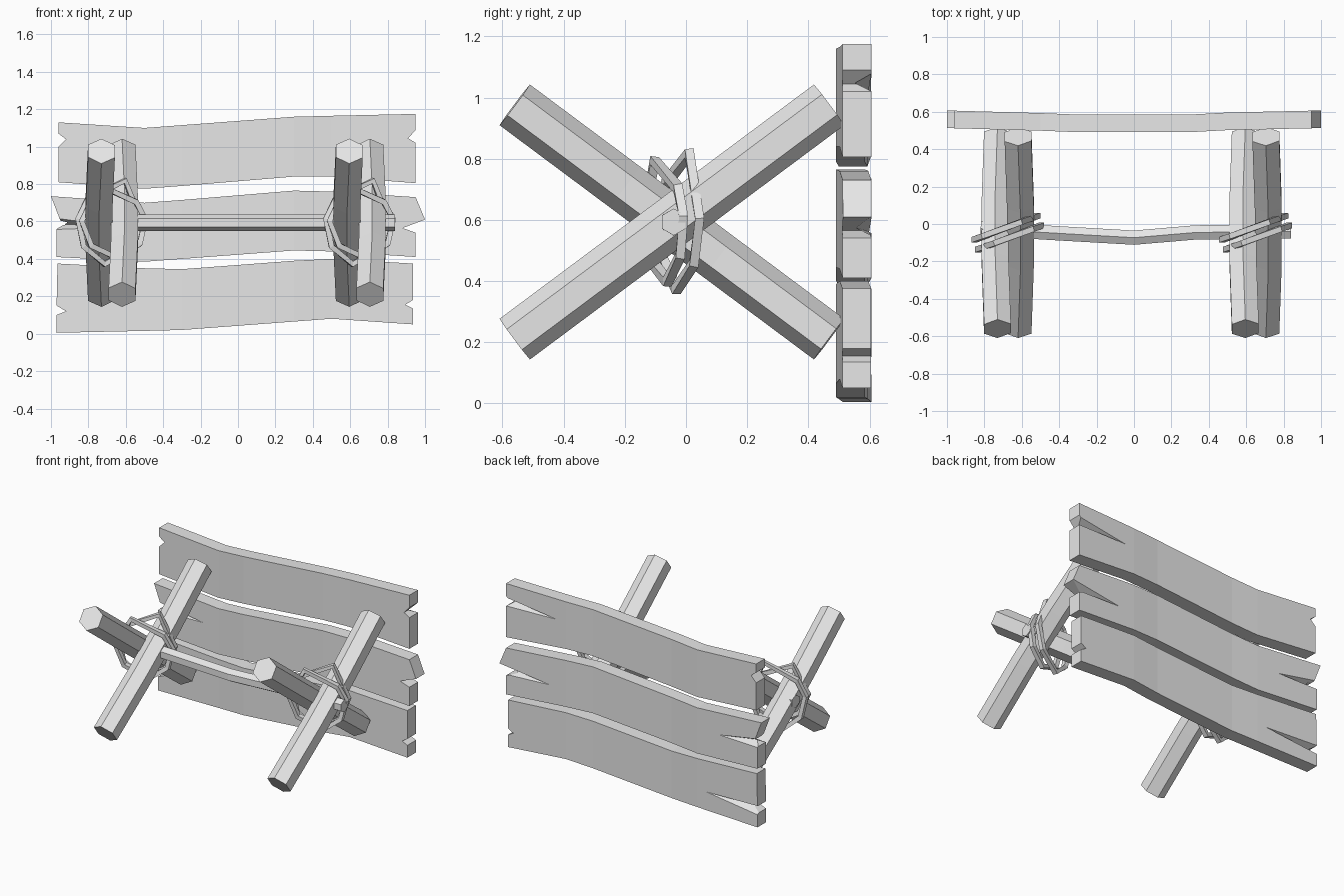
import bpy, bmesh, math
from mathutils import Vector

cube = bpy.data.objects.get("Cube")
if cube:
    bpy.data.objects.remove(cube, do_unlink=True)

GREY = (0.8, 0.8, 0.8, 1.0)
mat = bpy.data.materials.new("plain_grey")
mat.use_nodes = True
mat.diffuse_color = GREY
mat.node_tree.nodes["Principled BSDF"].inputs["Base Color"].default_value = GREY


def finish(name, bm):
    """Turn a bmesh into a flat shaded object."""
    bmesh.ops.recalc_face_normals(bm, faces=bm.faces)
    mesh = bpy.data.meshes.new(name)
    bm.to_mesh(mesh)
    bm.free()
    mesh.materials.append(mat)
    obj = bpy.data.objects.new(name, mesh)
    bpy.context.collection.objects.link(obj)
    return obj


def sweep(name, path, side, radius, sides, turn=0.0, closed=False):
    """Run a regular polygon along a path; side fixes its roll."""
    bm = bmesh.new()
    pts = [Vector(p) for p in path]
    n = len(pts)
    rings = []
    for i, p in enumerate(pts):
        a = pts[i - 1] if closed or i else p
        b = pts[(i + 1) % n] if closed or i < n - 1 else p
        t = (b - a).normalized()
        up = t.cross(Vector(side)).normalized()
        across = up.cross(t)
        angles = [turn + math.tau * k / sides for k in range(sides)]
        rings.append([bm.verts.new(p + radius * (up * math.cos(w) + across * math.sin(w)))
                      for w in angles])
    for i in range(n if closed else n - 1):
        r, s = rings[i], rings[(i + 1) % n]
        for k in range(sides):
            j = (k + 1) % sides
            bm.faces.new((r[k], r[j], s[j], s[k]))
    if not closed:
        bm.faces.new(rings[0])
        bm.faces.new(rings[-1])
    return finish(name, bm)


# Planks: gently bowed boards with notched ends
BOW = [(-1.0, 0.56), (-0.5, 0.546), (-0.3, 0.538), (0.3, 0.538), (0.5, 0.549), (1.0, 0.56)]
HALF = 0.047


def bow(x):
    for (x0, y0), (x1, y1) in zip(BOW, BOW[1:]):
        if x <= x1:
            return y0 + (y1 - y0) * (x - x0) / (x1 - x0)
    return BOW[-1][1]


def plank(name, left, right, stations):
    """Ends are listed bottom to top, stations are (x, bottom, top)."""
    bm = bmesh.new()
    columns = [left] + [[(x, b), (x, t)] for x, b, t in stations] + [right]
    front, back = [[[bm.verts.new((x, bow(x) + s * HALF, z)) for x, z in col]
                    for col in columns] for s in (-1, 1)]
    for skin in (front, back):
        for a, b in zip(skin, skin[1:]):
            bm.faces.new(a + b[::-1])
    for i in range(len(columns) - 1):
        for e in (0, -1):
            bm.faces.new((front[i][e], front[i + 1][e], back[i + 1][e], back[i][e]))
    for e in (0, -1):
        for k in range(len(columns[e]) - 1):
            bm.faces.new((front[e][k], front[e][k + 1], back[e][k + 1], back[e][k]))
    return finish(name, bm)


def crack(board, end, z, face, length, drop=0.0):
    """Cut a tapering split into one face (-1 front, 1 back) from one end."""
    x0, x1 = end * 1.03, end * (0.96 - length)
    y0 = bow(x0) + face * HALF
    y1 = bow(x1) + face * HALF
    out = face * 0.02
    bm = bmesh.new()
    tip = bm.verts.new((x1, y1 + out * 0.1, z + drop))
    base = [bm.verts.new(c) for c in ((x0, y0 + out, z - 0.045), (x0, y0 + out, z + 0.045),
                                      (x0, y0 - face * 0.07, z))]
    bm.faces.new(base)
    for k in range(3):
        bm.faces.new((tip, base[k], base[(k + 1) % 3]))
    cutter = finish("crack_cutter", bm)
    cutter.hide_render = True
    cutter.hide_set(True)
    mod = board.modifiers.new("crack", 'BOOLEAN')
    mod.operation = 'DIFFERENCE'
    mod.solver = 'EXACT'
    mod.object = cutter


top = plank("top_plank",
            [(-0.96, 0.81), (-0.96, 1.0), (-0.92, 1.04), (-0.96, 1.07), (-0.96, 1.13)],
            [(0.95, 0.805), (0.95, 1.02), (0.91, 1.045), (0.95, 1.09), (0.95, 1.175)],
            [(-0.5, 0.775, 1.1), (-0.3, 0.79, 1.115), (0.3, 0.84, 1.16), (0.5, 0.84, 1.165)])
middle = plank("middle_plank",
               [(-0.97, 0.41), (-0.97, 0.56), (-0.91, 0.595), (-0.95, 0.605), (-1.0, 0.735)],
               [(0.95, 0.41), (0.95, 0.54), (0.88, 0.565), (1.0, 0.61), (0.95, 0.73)],
               [(-0.5, 0.385, 0.7), (-0.3, 0.4, 0.715), (0.3, 0.445, 0.765), (0.5, 0.44, 0.76)])
bottom = plank("bottom_plank",
               [(-0.97, 0.005), (-0.97, 0.1), (-0.92, 0.12), (-0.97, 0.15), (-0.965, 0.375)],
               [(0.935, 0.05), (0.935, 0.135), (0.895, 0.155), (0.935, 0.18), (0.935, 0.375)],
               [(-0.5, 0.015, 0.35), (-0.3, 0.02, 0.345), (0.3, 0.065, 0.39), (0.5, 0.08, 0.4)])
crack(top, 1, 1.055, 1, 0.4, -0.03)
crack(middle, 1, 0.58, 1, 0.35, -0.02)
crack(middle, -1, 0.59, 1, 0.3, -0.03)
crack(middle, -1, 0.59, -1, 0.35, -0.02)
crack(bottom, -1, 0.12, 1, 0.4, 0.02)

# Crossed legs and their rope lashings, the same on both sides
MID_Y, MID_Z = -0.046, 0.593
RUN, RISE = 0.514, 0.383
ROPE = [(0.16, 0.01), (0.07, 0.215), (-0.13, 0.12), (-0.18, 0.02),
        (-0.15, -0.12), (-0.04, -0.21), (0.11, -0.13)]
for label, cx in (("left", 0.65), ("right", -0.675)):
    for leg, s in (("back_leaning_leg", 1), ("front_leaning_leg", -1)):
        path = [(cx + s * (0.055 + 0.018 * (1 - abs(f))), MID_Y + f * RUN, MID_Z + s * f * RISE)
                for f in (-1, -0.3, 0.3, 1)]
        sweep(f"{label}_{leg}", path, (1, 0, 0), 0.083, 6)
    for loop, s in (("outer_rope", 1), ("inner_rope", -1)):
        path = [(cx + s * x, MID_Y + 0.38 * s * x + 0.03 * s, MID_Z + z * (1.05 if s > 0 else 0.93))
                for x, z in ROPE]
        sweep(f"{label}_{loop}", path, (0, 1, 0), 0.021, 4, math.pi / 4, True)

# Thin bar tying the two crosses together
sweep("cross_bar", [(-0.82, -0.025, 0.593), (-0.4, -0.05, 0.593), (0, -0.073, 0.593),
                    (0.33, -0.045, 0.593), (0.84, -0.04, 0.593)], (0, 1, 0), 0.044, 6)
